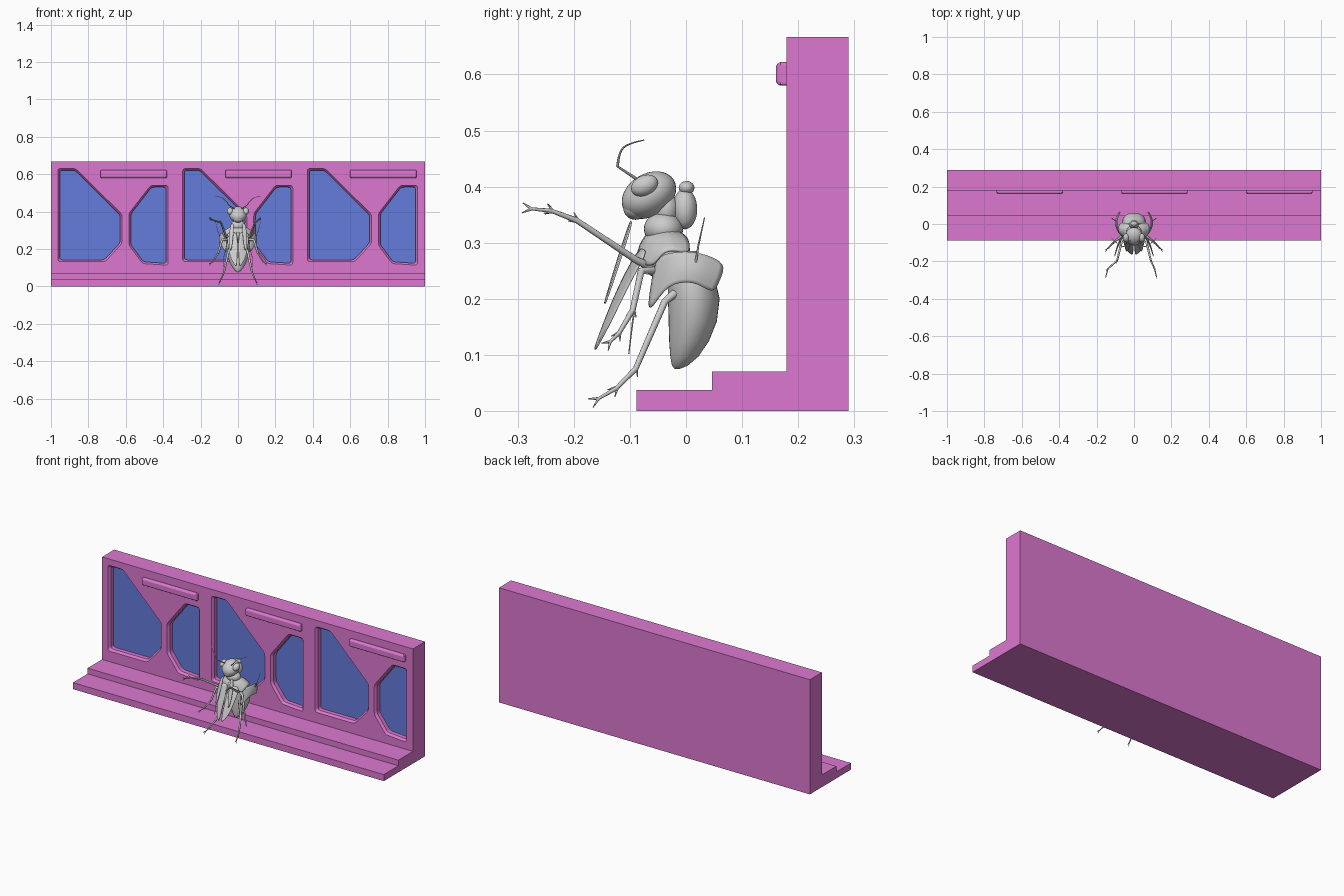
import bpy, bmesh, math
from mathutils import Vector


def material(name, rgb):
    m = bpy.data.materials.new(name)
    m.diffuse_color = (*rgb, 1)
    return m


PINK = material("pink", (0.72, 0.19, 0.63))
BLUE = material("blue", (0.13, 0.20, 0.72))


def loft(name, rings, mat=None, smooth=False, closed=True):
    """Skin a row of equal-length point rings; closed rings get end caps."""
    bm = bmesh.new()
    vs = [[bm.verts.new(p) for p in r] for r in rings]
    n = len(vs[0])
    for a, b in zip(vs, vs[1:]):
        for i in range(n if closed else n - 1):
            j = (i + 1) % n
            bm.faces.new((a[i], a[j], b[j], b[i]))
    if closed:
        bm.faces.new(vs[0])
        bm.faces.new(vs[-1])
    bmesh.ops.recalc_face_normals(bm, faces=bm.faces)
    me = bpy.data.meshes.new(name)
    bm.to_mesh(me)
    bm.free()
    ob = bpy.data.objects.new(name, me)
    bpy.context.collection.objects.link(ob)
    if mat:
        me.materials.append(mat)
    if smooth:
        shade(ob)
    return ob


def shade(ob, angle=40):
    bpy.ops.object.select_all(action='DESELECT')
    ob.select_set(True)
    bpy.context.view_layer.objects.active = ob
    bpy.ops.object.shade_smooth_by_angle(angle=math.radians(angle))


def sheet(name, rows, thick=0.004):
    ob = loft(name, rows, closed=False)
    sub = ob.modifiers.new("round", 'SUBSURF')
    sub.levels = sub.render_levels = 2
    ob.modifiers.new("thickness", 'SOLIDIFY').thickness = thick
    shade(ob)


def ball(name, loc, size, tilt=(0, 0, 0)):
    bpy.ops.mesh.primitive_uv_sphere_add(segments=32, ring_count=16, location=loc,
                                         rotation=[math.radians(a) for a in tilt])
    ob = bpy.context.object
    ob.name = name
    ob.scale = size
    shade(ob)


def rod(name, pts, r0, r1, smooth=False):
    cu = bpy.data.curves.new(name, 'CURVE')
    cu.dimensions = '3D'
    cu.bevel_depth = 1
    cu.bevel_resolution = 2
    cu.use_fill_caps = True
    sp = cu.splines.new('NURBS' if smooth else 'POLY')
    sp.points.add(len(pts) - 1)
    for i, p in enumerate(pts):
        sp.points[i].co = (*p, 1)
        sp.points[i].radius = r0 + (r1 - r0) * i / (len(pts) - 1)
    if smooth:
        sp.use_endpoint_u = True
        sp.order_u = 3
    ob = bpy.data.objects.new(name, cu)
    bpy.context.collection.objects.link(ob)


def outline(poly, inset, r, y, dx):
    """Clockwise polygon moved inwards, with rounded corners, at depth y."""
    n, moved, out = len(poly), [], []
    P = [Vector(p) for p in poly]
    for i in range(n):
        d1, d2 = (P[i] - P[i - 1]).normalized(), (P[(i + 1) % n] - P[i]).normalized()
        n1, n2 = Vector((d1.y, -d1.x)), Vector((d2.y, -d2.x))
        moved.append(P[i] + (n1 + n2) * inset / (1 + n1.dot(n2)))
    for i in range(n):
        c = moved[i]
        a = c + (moved[i - 1] - c).normalized() * r
        b = c + (moved[(i + 1) % n] - c).normalized() * r
        for t in (0, 0.33, 0.67, 1):
            q = a * (1 - t) ** 2 + c * 2 * t * (1 - t) + b * t * t
            out.append((q.x + dx, y, q.y))
    return out


# Wall with two steps in front
prof = [(-0.088, 0), (-0.088, 0.038), (0.046, 0.038), (0.046, 0.071),
        (0.179, 0.071), (0.179, 0.667), (0.29, 0.667), (0.29, 0)]
wall = loft("wall", [[(x, y, z) for y, z in prof] for x in (-1, 1)], PINK)

# Window recesses, blue panels and raised bars, repeated three times
LARGE = [(-0.963, 0.132), (-0.963, 0.63), (-0.868, 0.63), (-0.62, 0.385),
         (-0.62, 0.23), (-0.71, 0.132)]
SMALL = [(-0.583, 0.22), (-0.583, 0.39), (-0.467, 0.54), (-0.374, 0.54),
         (-0.374, 0.113), (-0.51, 0.122)]
for k in range(3):
    dx = k * 0.667
    for nm, poly in (("large", LARGE), ("small", SMALL)):
        cut = loft("window_cutter", [outline(poly, i, 0.015, y, dx) for i, y in
                   ((0, 0.16), (0, 0.179), (0.01, 0.192), (0.01, 0.23))], PINK)
        mod = wall.modifiers.new("window", 'BOOLEAN')
        mod.object = cut
        mod.solver = 'EXACT'
        bpy.context.view_layer.objects.active = wall
        bpy.ops.object.modifier_apply(modifier=mod.name)
        bpy.data.objects.remove(cut)
        loft(nm + "_window_panel", [outline(poly, 0.009, 0.015, y, dx)
                                    for y in (0.217, 0.235)], BLUE)
    bar = [(-0.735, 0.58), (-0.735, 0.622), (-0.38, 0.622), (-0.38, 0.58)]
    loft("raised_bar", [outline(bar, i, 0.006, y, dx) for i, y in
         ((0, 0.182), (0, 0.168), (0.003, 0.163), (0.008, 0.16))], PINK)

# Insect abdomen: rings of (z, back y, belly y, half width)
rings = []
for z, y0, y1, w in ((0.285, -0.03, 0.02, 0.025), (0.26, -0.035, 0.04, 0.05), (0.235, -0.033, 0.052, 0.06),
                     (0.2, -0.032, 0.06, 0.063), (0.16, -0.031, 0.055, 0.056),
                     (0.125, -0.03, 0.041, 0.043), (0.097, -0.028, 0.022, 0.027),
                     (0.081, -0.025, 0.003, 0.013), (0.075, -0.02, -0.012, 0.003)):
    rings.append([(w * math.cos(a), (y0 + y1) / 2 + (y1 - y0) / 2 * math.sin(a), z)
                  for a in (math.tau * i / 32 for i in range(32))])
loft("abdomen", rings, smooth=True)

# Thorax, neck and head
ball("thorax", (0, -0.038, 0.28), (0.062, 0.046, 0.046))
ball("upper_thorax", (0, -0.04, 0.325), (0.04, 0.035, 0.03))
ball("neck", (0, -0.035, 0.36), (0.025, 0.022, 0.03))
ball("head", (0, -0.066, 0.385), (0.047, 0.052, 0.038), (32, 0, 0))
ball("muzzle", (0, -0.09, 0.363), (0.028, 0.022, 0.022))
ball("chest_lobe", (0, -0.002, 0.36), (0.026, 0.022, 0.036))
ball("chest_knob", (0, 0.001, 0.398), (0.018, 0.014, 0.012))

for s, side in ((-1, "left"), (1, "right")):
    def m(*pts):
        return [(s * x, y, z) for x, y, z in pts]

    ball(side + "_eye", (s * 0.042, -0.074, 0.402), (0.017, 0.025, 0.018), (25, 0, 0))
    # Antenna with an elbow
    rod(side + "_antenna_base", m((0.02, -0.09, 0.415), (0.05, -0.122, 0.436)), 0.003, 0.002)
    rod(side + "_antenna_tip", m((0.05, -0.122, 0.436), (0.065, -0.12, 0.46),
        (0.09, -0.105, 0.477), (0.12, -0.075, 0.483)), 0.0025, 0.001, True)
    # Shoulder hood over the thorax
    sheet(side + "_shoulder_plate", [
        m((0.005, -0.09, 0.275), (0.04, -0.085, 0.265), (0.075, -0.06, 0.255)),
        m((0.005, -0.078, 0.315), (0.04, -0.07, 0.31), (0.083, -0.045, 0.285)),
        m((0.005, -0.04, 0.335), (0.05, -0.03, 0.325), (0.085, -0.02, 0.29)),
        m((0.02, 0.0, 0.315), (0.05, 0.005, 0.305), (0.075, 0.01, 0.28))])
    # Curved flap wrapped around the flank
    sheet(side + "_side_flap", [
        m((0.06, -0.055, 0.272), (0.065, -0.062, 0.23), (0.06, -0.072, 0.165)),
        m((0.085, -0.035, 0.281), (0.093, -0.035, 0.25), (0.09, -0.042, 0.222)),
        m((0.096, 0.0, 0.286), (0.106, 0.0, 0.255), (0.102, 0.0, 0.232)),
        m((0.09, 0.035, 0.28), (0.102, 0.032, 0.252), (0.098, 0.026, 0.225)),
        m((0.07, 0.073, 0.263), (0.085, 0.061, 0.235), (0.083, 0.05, 0.208))])
    # Long wing case and shorter strap hanging in front
    sheet(side + "_wing_case", [
        m((0.004, -0.085, 0.29), (0.035, -0.078, 0.29), (0.062, -0.07, 0.285)),
        m((0.004, -0.118, 0.23), (0.03, -0.112, 0.23), (0.055, -0.105, 0.225)),
        m((0.004, -0.145, 0.165), (0.025, -0.14, 0.165), (0.045, -0.135, 0.16)),
        m((0.006, -0.165, 0.11), (0.012, -0.163, 0.11), (0.02, -0.16, 0.115))], 0.003)
    sheet(side + "_front_strap", [
        m((0.02, -0.10, 0.342), (0.04, -0.096, 0.342)),
        m((0.026, -0.125, 0.265), (0.05, -0.12, 0.265)),
        m((0.035, -0.148, 0.188), (0.045, -0.146, 0.19))], 0.003)
    # Three legs, each with barbs near the joints and a two-pronged foot
    reach = 0.12 if s > 0 else 0.15
    legs = {
        "front": m((0.035, -0.06, 0.255), (0.065, -0.09, 0.27), (0.09, -0.195, 0.34),
                   (reach - 0.01, -0.24, 0.357), (reach, -0.28, 0.361)),
        "middle": m((0.05, -0.05, 0.25), (0.085, -0.08, 0.25), (0.105, -0.095, 0.18),
                    (0.13, -0.12, 0.138), (0.148, -0.138, 0.121)),
        "hind": m((0.04, -0.02, 0.21), (0.05, -0.038, 0.195), (0.075, -0.09, 0.075),
                  (0.09, -0.125, 0.04), (0.1, -0.16, 0.02))}
    for nm, p in legs.items():
        rod(f"{side}_{nm}_leg", p, 0.008, 0.0025)
        for i in (2, 3, 4):
            v = Vector(p[i])
            d = (v - Vector(p[i - 1])).normalized()
            up = d.cross(Vector((1, 0, 0))).normalized()
            for u in (-1, 1):
                rod(f"{side}_{nm}_claw", [v - d * 0.005, v + d * 0.012 + up * u * 0.009],
                    0.003, 0.0008)
    # Thin trailing bristles
    rod(side + "_rear_bristle", m((0.09, 0.015, 0.25), (0.108, 0.022, 0.295),
        (0.12, 0.033, 0.345)), 0.0025, 0.001)
    rod(side + "_lower_bristle", m((0.06, -0.085, 0.22), (0.075, -0.095, 0.16),
        (0.08, -0.102, 0.102)), 0.002, 0.001)
